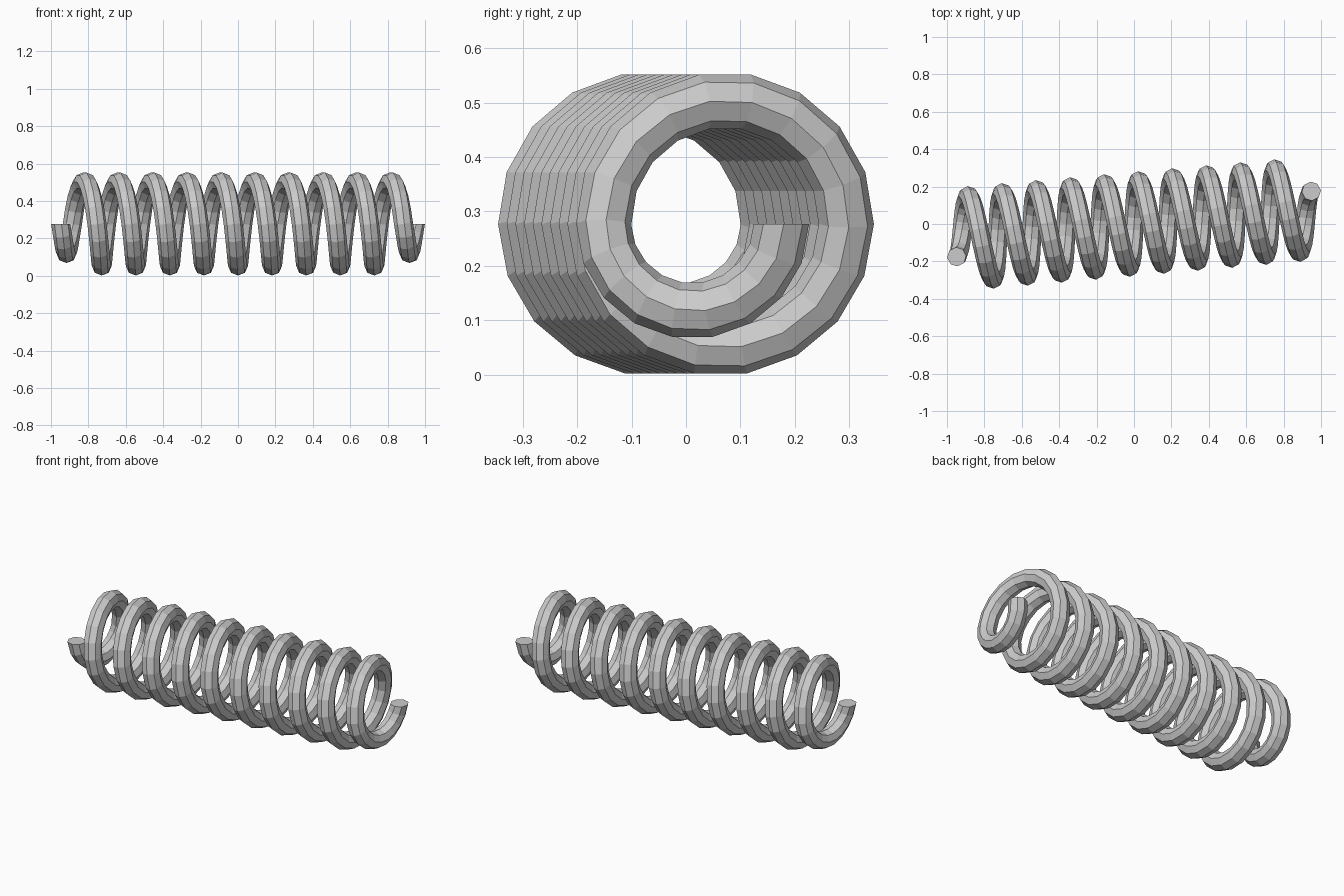
import bpy, bmesh
from math import sin, cos, pi, radians
from mathutils import Vector, Matrix

if "Cube" in bpy.data.objects:
    bpy.data.objects.remove(bpy.data.objects["Cube"])

TURNS, SEG, SIDES = 10.5, 18, 8
COIL_R, END_R, WIRE_R = 0.228, 0.16, 0.051
HALF_LEN, MID_Z = 0.96, 0.277
N = int(TURNS * SEG)


def centre_line(i):
    """Point on the wire centre and the middle of its loop; end half turns tighten."""
    a = 2 * pi * i / SEG
    u = -HALF_LEN + 2 * HALF_LEN * i / N
    radius, shift = COIL_R, 0.0
    if i < SEG / 2:
        radius, shift = END_R, COIL_R - END_R
    elif i > N - SEG / 2:
        radius, shift = END_R, END_R - COIL_R
    mid = Vector((u, shift, 0))
    return mid + Vector((0, -radius * cos(a), -radius * sin(a))), mid


bm = bmesh.new()
rings = []
for i in range(N + 1):
    p, mid = centre_line(i)
    if i in (0, N):
        tangent = Vector((0, 0, -1 if i == 0 else 1))   # level cut ends
    else:
        tangent = (centre_line(i + 1)[0] - centre_line(i - 1)[0]).normalized()
    out = p - mid
    out = (out - tangent * out.dot(tangent)).normalized()
    side = tangent.cross(out)
    rings.append([bm.verts.new(p + WIRE_R * (out * cos(2 * pi * k / SIDES)
                                             + side * sin(2 * pi * k / SIDES)))
                  for k in range(SIDES)])

# Wire skin and end caps
for a, b in zip(rings, rings[1:]):
    for k in range(SIDES):
        j = (k + 1) % SIDES
        bm.faces.new((a[k], a[j], b[j], b[k]))
bm.faces.new(rings[0][::-1])
bm.faces.new(rings[-1])
bmesh.ops.recalc_face_normals(bm, faces=bm.faces)

# Coil axis is turned slightly around z
bm.transform(Matrix.Translation((0, 0, MID_Z)) @ Matrix.Rotation(radians(5), 4, 'Z'))

mesh = bpy.data.meshes.new("coil_spring")
bm.to_mesh(mesh)
bm.free()
bpy.context.collection.objects.link(bpy.data.objects.new("coil_spring", mesh))
